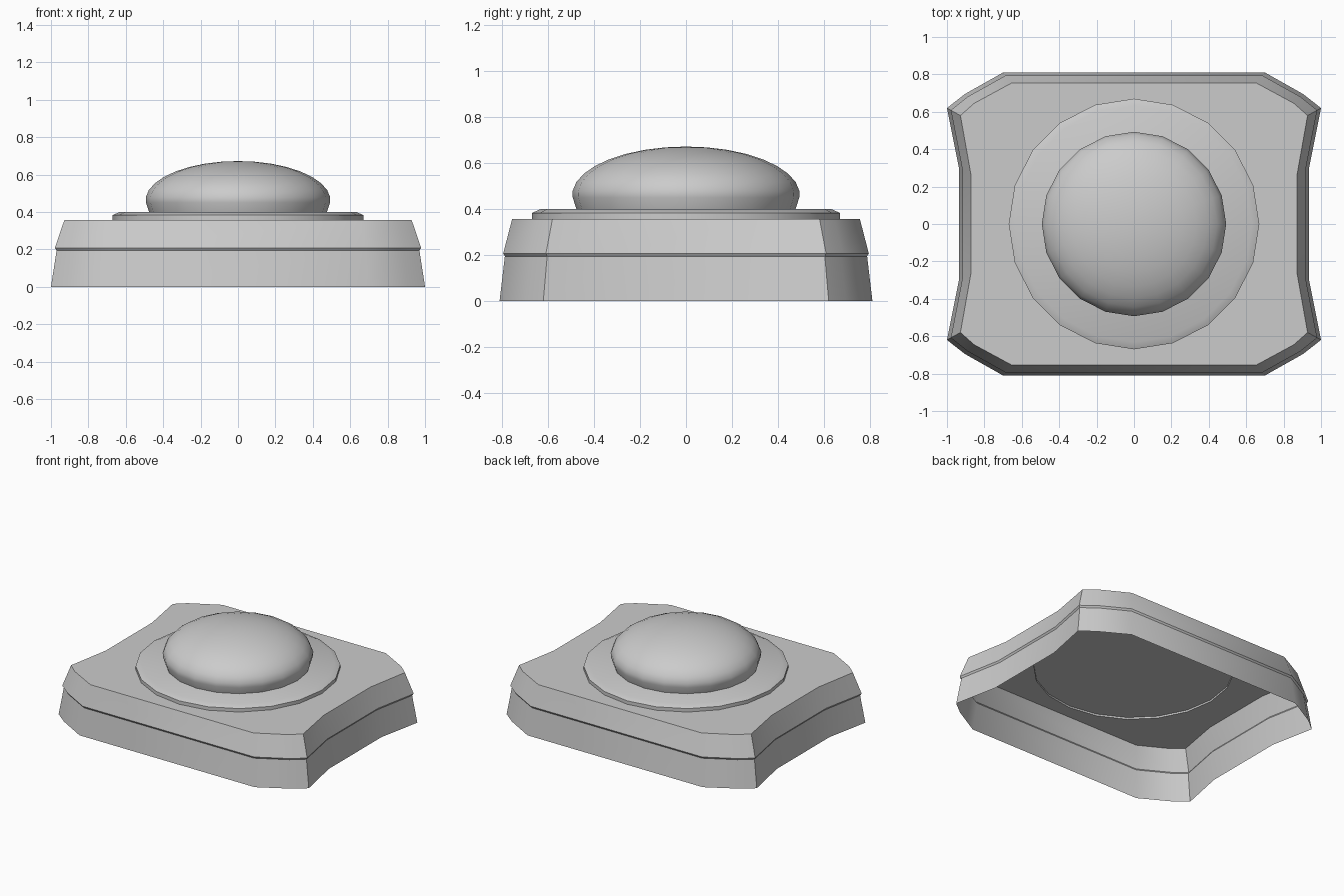
import bpy, bmesh, math

if "Cube" in bpy.data.objects:
    bpy.data.objects.remove(bpy.data.objects["Cube"])

SIDES = 20


def finish(name, bm, angle=30):
    bmesh.ops.remove_doubles(bm, verts=bm.verts, dist=1e-5)
    me = bpy.data.meshes.new(name)
    bm.to_mesh(me)
    bm.free()
    ob = bpy.data.objects.new(name, me)
    bpy.context.collection.objects.link(ob)
    bpy.ops.object.select_all(action='DESELECT')
    ob.select_set(True)
    bpy.context.view_layer.objects.active = ob
    bpy.ops.object.shade_smooth_by_angle(angle=math.radians(angle))
    return ob


def loft(bm, rings):
    for a, b in zip(rings, rings[1:]):
        n = len(a)
        for i in range(n):
            j = (i + 1) % n
            bm.faces.new((a[i], a[j], b[j], b[i]))


def circle(bm, r, z):
    return [bm.verts.new((r * math.cos(2 * math.pi * i / SIDES),
                          r * math.sin(2 * math.pi * i / SIDES), z))
            for i in range(SIDES)]


def mirror4(q):
    # first-quadrant points, counter-clockwise, to a full outline
    half = q + [(-x, y) for x, y in reversed(q)]
    return half + [(-x, -y) for x, y in half]


# Base housing: open-bottomed skirt with a small lip and a pierced top plate
low = mirror4([(0.936, 0.30), (1.0, 0.62), (0.904, 0.695), (0.70, 0.81)])
high = mirror4([(0.872, 0.265), (0.928, 0.58), (0.855, 0.645), (0.652, 0.755)])
bm = bmesh.new()
rings = []
for z, t in ((0, 0), (0.195, 0.42), (0.208, 0.29), (0.358, 1)):
    rings.append([bm.verts.new((a[0] + (b[0] - a[0]) * t,
                                a[1] + (b[1] - a[1]) * t, z))
                  for a, b in zip(low, high)])
loft(bm, rings)
hole = circle(bm, 0.658, 0.358)
edges = []
for ring in (rings[-1], hole):
    for i, v in enumerate(ring):
        w = ring[(i + 1) % len(ring)]
        edges.append(bm.edges.get((v, w)) or bm.edges.new((v, w)))
bmesh.ops.triangle_fill(bm, edges=edges, use_beauty=True, normal=(0, 0, 1))
bmesh.ops.recalc_face_normals(bm, faces=bm.faces)
finish("base_housing", bm)

# Collar disc seated in the plate
bm = bmesh.new()
rings = [circle(bm, r, z) for r, z in
         ((0.658, 0.37), (0.658, 0.357), (0.67, 0.357), (0.67, 0.383), (0.632, 0.40))]
loft(bm, rings)
bm.faces.new(rings[-1])
bm.faces.new(list(reversed(rings[0])))
bmesh.ops.recalc_face_normals(bm, faces=bm.faces)
finish("collar", bm)

# Domed push button with a tapered neck
bm = bmesh.new()
rings = [circle(bm, 0.475, 0.398), circle(bm, 0.492, 0.45)]
STEPS = 8
for k in range(STEPS):
    a = math.radians(5 + 85 * k / STEPS)
    rings.append(circle(bm, 0.495 * math.cos(a), 0.46 + 0.212 * math.sin(a)))
loft(bm, rings)
tip = bm.verts.new((0, 0, 0.672))
for i, v in enumerate(rings[-1]):
    bm.faces.new((v, rings[-1][(i + 1) % SIDES], tip))
bmesh.ops.recalc_face_normals(bm, faces=bm.faces)
finish("button_dome", bm)
